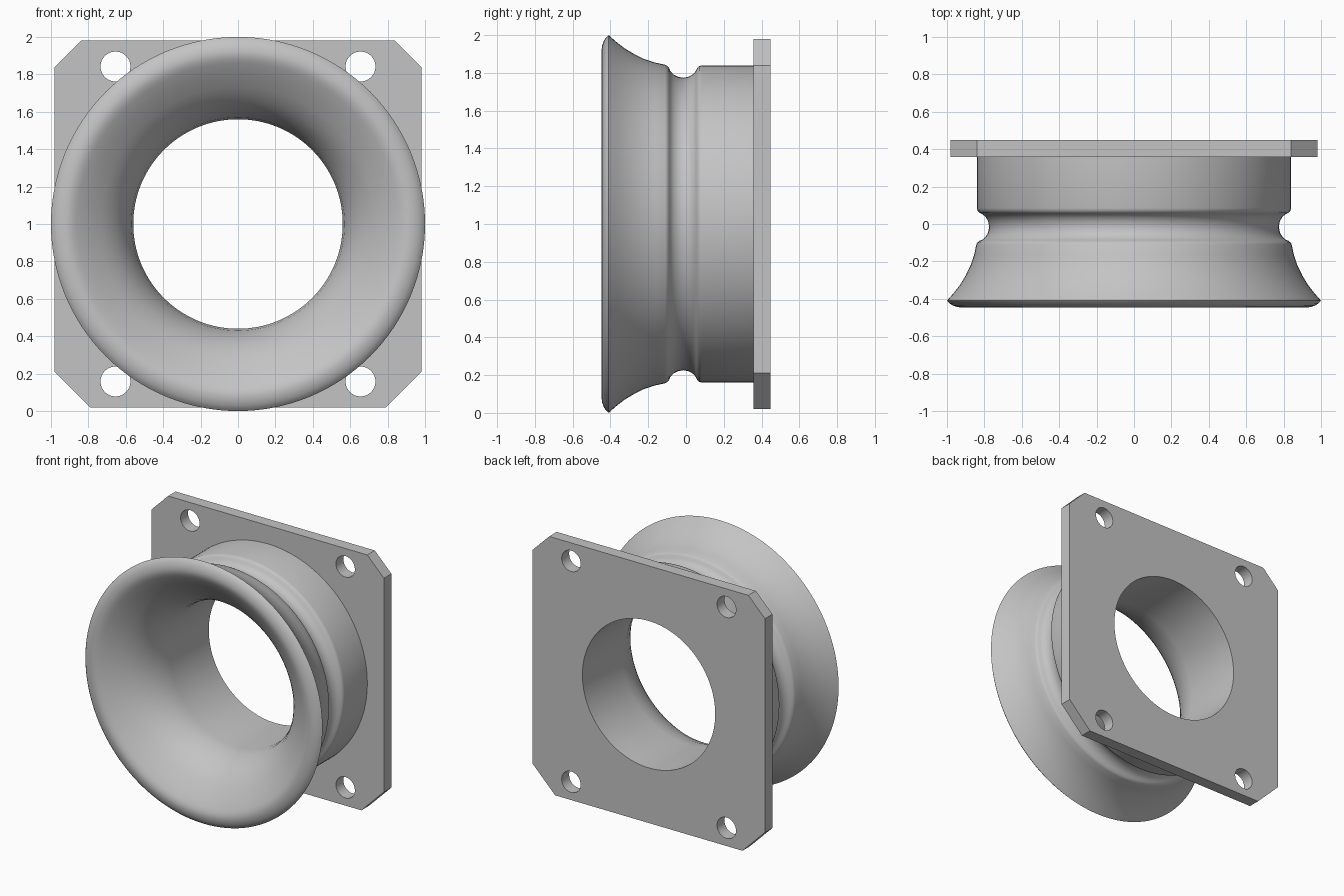
import bpy, bmesh, math
from mathutils import Matrix, Vector

cube = bpy.data.objects.get("Cube")
if cube:
    bpy.data.objects.remove(cube, do_unlink=True)

grey = bpy.data.materials.new("plain grey")
grey.use_nodes = True
colour = (0.55, 0.55, 0.55, 1)
grey.diffuse_color = colour
grey.node_tree.nodes["Principled BSDF"].inputs["Base Color"].default_value = colour

CENTRE = Vector((0, 0, 1))
BORE = 0.56
SEGMENTS = 128


def select_only(obj):
    bpy.ops.object.select_all(action='DESELECT')
    obj.select_set(True)
    bpy.context.view_layer.objects.active = obj


def smooth(obj, degrees):
    select_only(obj)
    bpy.ops.object.shade_smooth_by_angle(angle=math.radians(degrees))


# Flared tube: (radius, y) profile, bore to lip, then back along the outside
flare = [(BORE, 0.36), (BORE, -0.02), (0.57, -0.1), (0.602, -0.18), (0.63, -0.23),
         (0.66, -0.27), (0.695, -0.307), (0.735, -0.342), (0.81, -0.396),
         (0.86, -0.428), (0.88, -0.438), (0.9, -0.445), (0.92, -0.447),
         (0.945, -0.444), (0.97, -0.435), (0.987, -0.424), (1.0, -0.41)]
outside = [(0.965, -0.37), (0.93, -0.325), (0.9, -0.275), (0.873, -0.22),
           (0.855, -0.165), (0.843, -0.11)]
groove = [(0.838, -0.1), (0.826, -0.09), (0.81, -0.083), (0.793, -0.068),
          (0.78, -0.045), (0.774, -0.015), (0.78, 0.015), (0.793, 0.038),
          (0.81, 0.052), (0.826, 0.06), (0.836, 0.07), (0.84, 0.085), (0.84, 0.36)]

bm = bmesh.new()
verts = [bm.verts.new((r, y, 0)) for r, y in flare + outside + groove]
edges = [bm.edges.new(pair) for pair in zip(verts, verts[1:])]
bmesh.ops.spin(bm, geom=verts + edges, cent=(0, 0, 0), axis=(0, 1, 0),
               angle=math.tau, steps=SEGMENTS, use_duplicate=False)
bmesh.ops.remove_doubles(bm, verts=bm.verts, dist=1e-4)
bmesh.ops.recalc_face_normals(bm, faces=bm.faces)
# The open end hides against the flange; make sure the bore faces its axis
bore_face = min(bm.faces, key=lambda f: f.calc_center_median().xz.length)
if bore_face.normal.dot(bore_face.calc_center_median() * Vector((1, 0, 1))) > 0:
    bmesh.ops.reverse_faces(bm, faces=bm.faces)
bmesh.ops.translate(bm, verts=bm.verts, vec=CENTRE)
mesh = bpy.data.meshes.new("flared_tube")
bm.to_mesh(mesh)
bm.free()
mesh.materials.append(grey)
tube = bpy.data.objects.new("flared_tube", mesh)
bpy.context.collection.objects.link(tube)
smooth(tube, 40)


# Mounting flange: filled outline with a bore and four bolt holes
def add_outline(curve, points):
    spline = curve.splines.new('POLY')
    spline.points.add(len(points) - 1)
    for p, (x, y) in zip(spline.points, points):
        p.co = (x, y, 0, 1)
    spline.use_cyclic_u = True


def circle(x, y, radius, count):
    return [(x + radius * math.cos(math.tau * i / count),
             y + radius * math.sin(math.tau * i / count)) for i in range(count)]


half, top_cut, low_cut = 0.98, 0.84, 0.79
right_side = [(low_cut, -half), (half, -low_cut), (half, top_cut), (top_cut, half)]
curve = bpy.data.curves.new("mounting_flange", 'CURVE')
curve.dimensions = '2D'
curve.fill_mode = 'BOTH'
curve.extrude = 0.045
add_outline(curve, right_side + [(-x, y) for x, y in reversed(right_side)])
add_outline(curve, circle(0, 0, BORE, SEGMENTS))
for sx in (-1, 1):
    for sy in (-1, 1):
        add_outline(curve, circle(sx * 0.655, sy * 0.842, 0.08, 32))
flange = bpy.data.objects.new("mounting_flange", curve)
bpy.context.collection.objects.link(flange)
select_only(flange)
bpy.ops.object.convert(target='MESH')
flange = bpy.context.object
flange.data.transform(Matrix.Translation(CENTRE + Vector((0, 0.403, 0)))
                      @ Matrix.Rotation(math.pi / 2, 4, 'X'))

# Weld the fill to the walls so the normals agree
bm = bmesh.new()
bm.from_mesh(flange.data)
bmesh.ops.remove_doubles(bm, verts=bm.verts, dist=1e-4)
bmesh.ops.recalc_face_normals(bm, faces=bm.faces)
bm.to_mesh(flange.data)
bm.free()
flange.data.materials.clear()
flange.data.materials.append(grey)
smooth(flange, 30)
